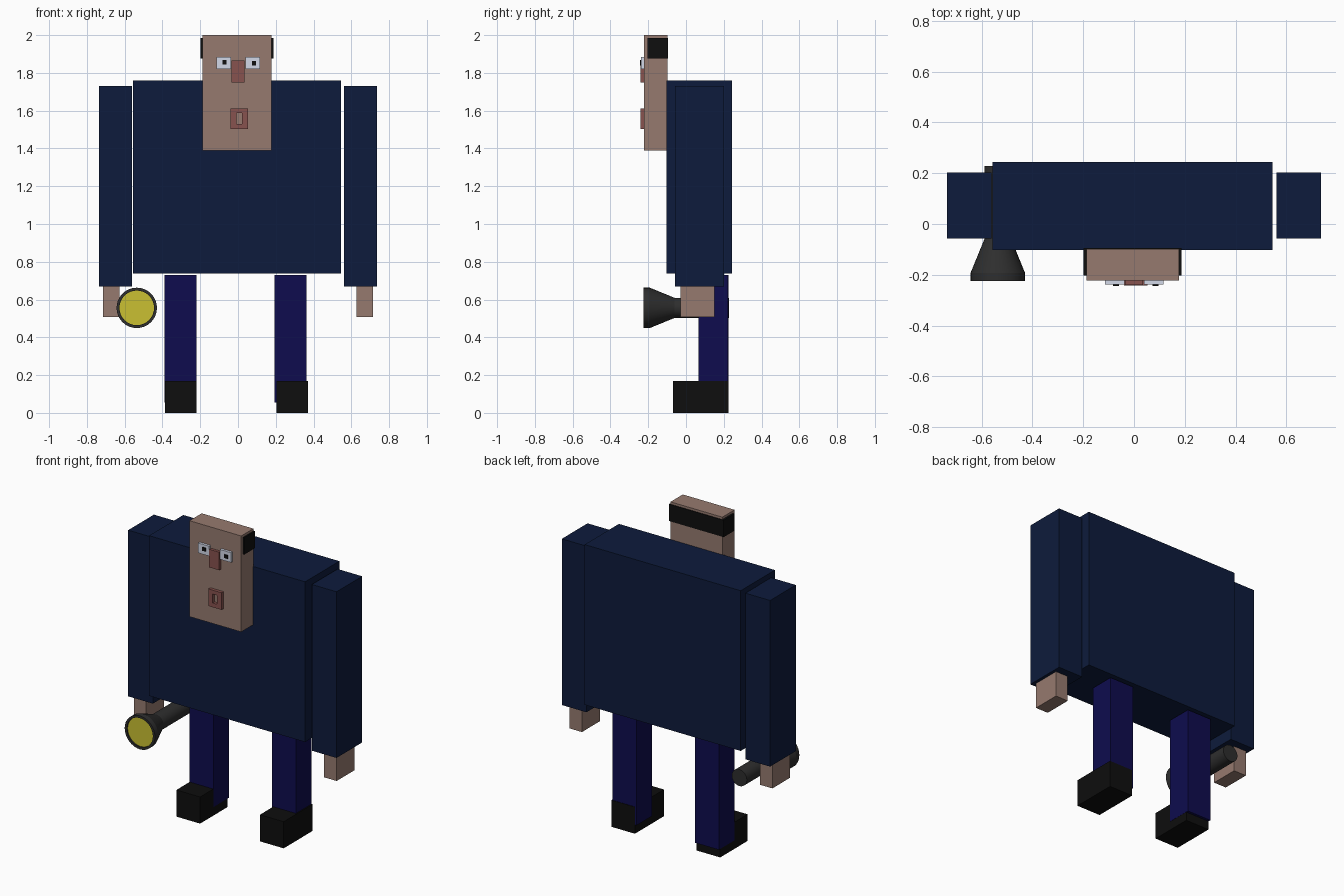
import bpy, bmesh, math
from mathutils import Vector

if "Cube" in bpy.data.objects:
    bpy.data.objects.remove(bpy.data.objects["Cube"])


def material(name, r, g, b):
    m = bpy.data.materials.new(name)
    m.diffuse_color = [((c / 255 + 0.055) / 1.055) ** 2.4 if c > 10 else c / 255 / 12.92
                       for c in (r, g, b)] + [1]
    m.use_nodes = True
    m.node_tree.nodes["Principled BSDF"].inputs["Base Color"].default_value = m.diffuse_color
    return m


SKIN = material("skin", 150, 122, 111)
COAT = material("dark_blue_cloth", 13, 27, 60)
TROUSER = material("blue_trousers", 14, 12, 78)
BLACK = material("black", 14, 14, 14)
WHITE = material("eye_white", 210, 216, 232)
LIP = material("reddish_skin", 135, 82, 78)
CASE = material("torch_case", 46, 46, 46)
LENS = material("yellow_lens", 202, 192, 50)


def finish(name, bm, mat):
    bmesh.ops.recalc_face_normals(bm, faces=bm.faces)
    me = bpy.data.meshes.new(name)
    bm.to_mesh(me)
    bm.free()
    me.materials.append(mat)
    ob = bpy.data.objects.new(name, me)
    bpy.context.collection.objects.link(ob)
    return ob


def box(name, x, y, z, mat):
    """Box spanning the given (min, max) ranges."""
    bm = bmesh.new()
    bmesh.ops.create_cube(bm, size=1)
    for v in bm.verts:
        v.co = Vector([r[0] if c < 0 else r[1] for c, r in zip(v.co, (x, y, z))])
    return finish(name, bm, mat)


def lathe(name, profile, cx, cz, mat, n=32):
    """Revolve (y, radius) points around a y-parallel axis, with capped ends."""
    bm = bmesh.new()
    rings = [[bm.verts.new((cx + r * math.cos(2 * math.pi * i / n), y,
                            cz + r * math.sin(2 * math.pi * i / n))) for i in range(n)]
             for y, r in profile]
    for a, b in zip(rings, rings[1:]):
        for i in range(n):
            j = (i + 1) % n
            bm.faces.new((a[i], a[j], b[j], b[i]))
    bm.faces.new(rings[0])
    bm.faces.new(rings[-1])
    return finish(name, bm, mat)


# Torso, head and hair band
box("torso", (-0.556, 0.545), (-0.102, 0.243), (0.738, 1.76), COAT)
box("head", (-0.187, 0.178), (-0.222, -0.099), (1.388, 2.0), SKIN)
box("hair_band", (-0.199, 0.187), (-0.203, -0.095), (1.877, 1.985), BLACK)

# Sleeves and hands
for side, s in (("left", -1), ("right", 1)):
    def span(a, b):
        return tuple(sorted((s * a, s * b)))
    box(side + "_sleeve", span(0.561, 0.735), (-0.057, 0.202), (0.67, 1.73), COAT)
    box(side + "_hand", span(0.628, 0.716), (-0.028, 0.152), (0.507, 0.69), SKIN)

# Legs and shoes
box("left_leg", (-0.388, -0.219), (0.065, 0.224), (0.055, 0.73), TROUSER)
box("right_leg", (0.193, 0.363), (0.065, 0.222), (0.055, 0.73), TROUSER)
box("left_shoe", (-0.387, -0.22), (-0.068, 0.208), (0, 0.17), BLACK)
box("right_shoe", (0.203, 0.37), (-0.068, 0.225), (0, 0.17), BLACK)

# Eyes, pupils and nose
for side, x, px, pz in (("left", -0.115, -0.083, 1.844), ("right", 0.039, 0.073, 1.839)):
    box(side + "_eye", (x, x + 0.078), (-0.238, -0.21), (1.82, 1.883), WHITE)
    box(side + "_pupil", (px, px + 0.023), (-0.243, -0.23), (pz, pz + 0.023), BLACK)
box("nose", (-0.035, 0.035), (-0.24, -0.21), (1.75, 1.865), LIP)

# Open mouth: a rectangular frame made by joining four bars into one mesh
bm = bmesh.new()
outer = [(-0.039, 1.503), (0.053, 1.503), (0.053, 1.612), (-0.039, 1.612)]
inner = [(-0.009, 1.53), (0.021, 1.53), (0.021, 1.587), (-0.009, 1.587)]
loops = [[bm.verts.new((x, y, z)) for x, z in pts]
         for pts, y in ((outer, -0.218), (outer, -0.242), (inner, -0.242), (inner, -0.218))]
for k in range(4):
    a, b = loops[k], loops[(k + 1) % 4]
    for i in range(4):
        j = (i + 1) % 4
        bm.faces.new((a[i], a[j], b[j], b[i]))
finish("mouth", bm, LIP)

# Torch: flared case with a recessed lens
torch = lathe("torch_case", [(0.228, 0.053), (-0.06, 0.053), (-0.192, 0.107), (-0.224, 0.107),
                             (-0.224, 0.092), (-0.212, 0.092)], -0.536, 0.556, CASE)
bpy.context.view_layer.objects.active = torch
torch.select_set(True)
bpy.ops.object.shade_smooth_by_angle(angle=math.radians(20))
lathe("torch_lens", [(-0.205, 0.0915), (-0.216, 0.0915)], -0.536, 0.556, LENS)
